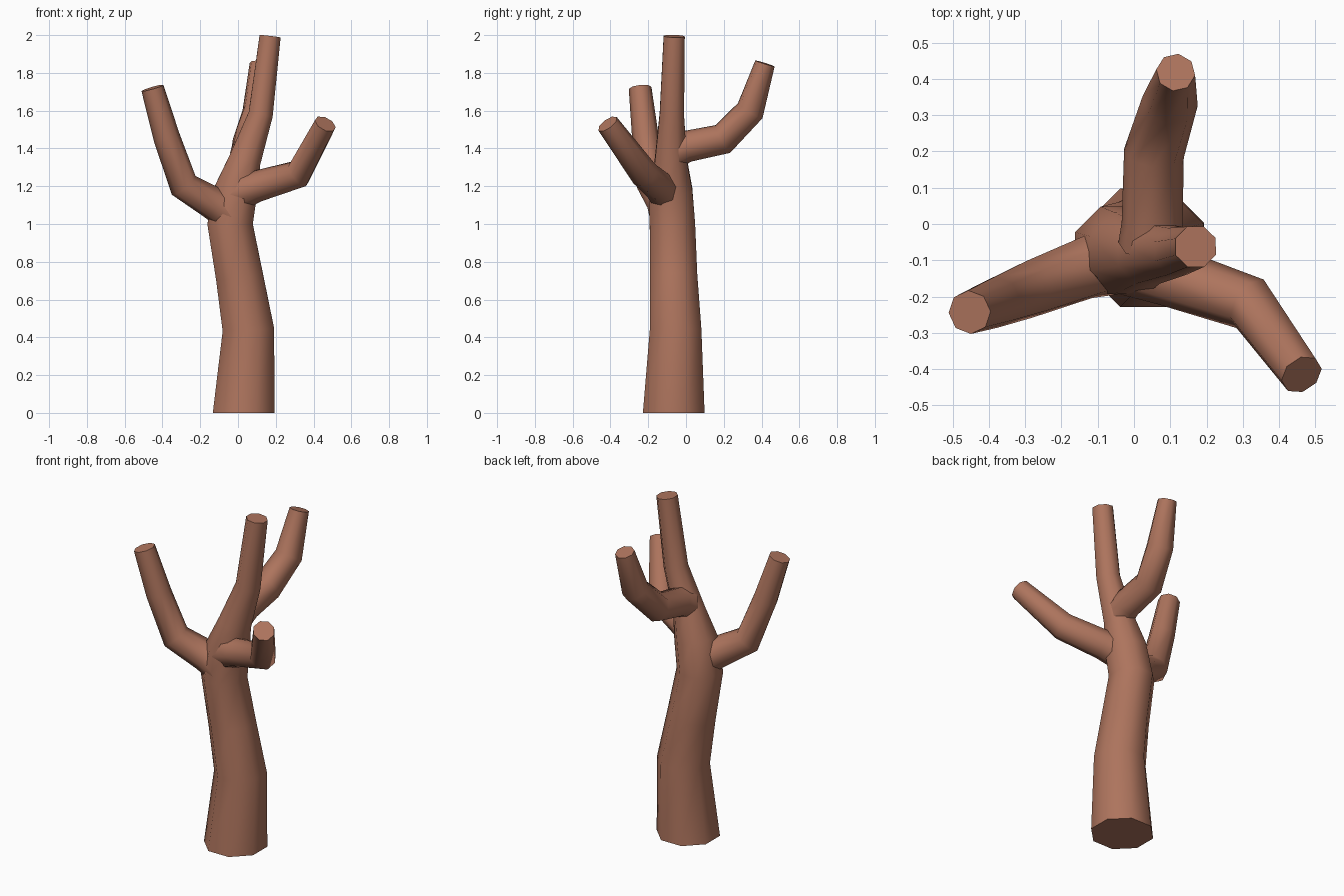
import bpy, bmesh, math
from mathutils import Vector

if "Cube" in bpy.data.objects:
    bpy.data.objects.remove(bpy.data.objects["Cube"])

bark = bpy.data.materials.new("brown bark")
bark.diffuse_color = (0.42, 0.175, 0.11, 1)
bark.use_nodes = True
bark.node_tree.nodes["Principled BSDF"].inputs["Base Color"].default_value = bark.diffuse_color
SIDES = 8


def limb(name, path, flat_start=False):
    """Tapered tube through (x, y, z, radius) points, rings tilted to the path."""
    pts = [Vector(p[:3]) for p in path]
    bm = bmesh.new()
    rings = []
    side = Vector((1, 0, 0)) if flat_start else Vector((0.3, 0.2, 1))
    for i, p in enumerate(pts):
        t = Vector()
        if i > 0:
            t += (p - pts[i - 1]).normalized()
        if i < len(pts) - 1:
            t += (pts[i + 1] - p).normalized()
        if flat_start and i == 0:
            t = Vector((0, 0, 1))
        t.normalize()
        side = (side - t * side.dot(t)).normalized()   # carry the frame along
        up = t.cross(side)
        r = path[i][3] * 1.04
        ring = []
        for k in range(SIDES):
            a = 2 * math.pi * (k + 0.5) / SIDES
            ring.append(bm.verts.new(p + r * (math.cos(a) * side + math.sin(a) * up)))
        rings.append(ring)
    for a, b in zip(rings, rings[1:]):
        for k in range(SIDES):
            n = (k + 1) % SIDES
            bm.faces.new((a[k], a[n], b[n], b[k]))
    bm.faces.new(rings[0][::-1])
    bm.faces.new(rings[-1])
    bmesh.ops.recalc_face_normals(bm, faces=bm.faces)
    me = bpy.data.meshes.new(name)
    bm.to_mesh(me)
    bm.free()
    me.materials.append(bark)
    ob = bpy.data.objects.new(name, me)
    bpy.context.collection.objects.link(ob)
    return ob


# Trunk that bends and runs on into the tallest limb
trunk = limb("trunk", [
    (0.03, -0.065, 0, 0.17), (0.055, -0.055, 0.44, 0.142),
    (0.008, -0.065, 0.72, 0.13), (-0.042, -0.072, 1.0, 0.125),
    (-0.01, -0.08, 1.18, 0.118), (0.037, -0.08, 1.34, 0.088),
    (0.12, -0.075, 1.58, 0.067), (0.17, -0.0625, 1.994, 0.058)], True)

# Three side branches, flared where they leave the trunk
branches = [
    limb("left_branch", [
        (-0.03, -0.09, 1.05, 0.10), (-0.13, -0.12, 1.11, 0.085),
        (-0.288, -0.18, 1.205, 0.077), (-0.378, -0.215, 1.46, 0.068),
        (-0.453, -0.243, 1.72, 0.058)]),
    limb("right_branch", [
        (-0.01, -0.10, 1.16, 0.095), (0.10, -0.145, 1.2, 0.08),
        (0.32, -0.22, 1.265, 0.074), (0.462, -0.415, 1.53, 0.058)]),
    limb("back_branch", [
        (0.045, -0.06, 1.38, 0.085), (0.05, 0.0, 1.41, 0.081),
        (0.055, 0.195, 1.45, 0.08), (0.1, 0.34, 1.6, 0.074),
        (0.115, 0.418, 1.85, 0.052)]),
]

# Smooth bark with crisp cut ends
for ob in [trunk] + branches:
    bpy.ops.object.select_all(action='DESELECT')
    ob.select_set(True)
    bpy.context.view_layer.objects.active = ob
    bpy.ops.object.shade_smooth_by_angle(angle=math.radians(60))
